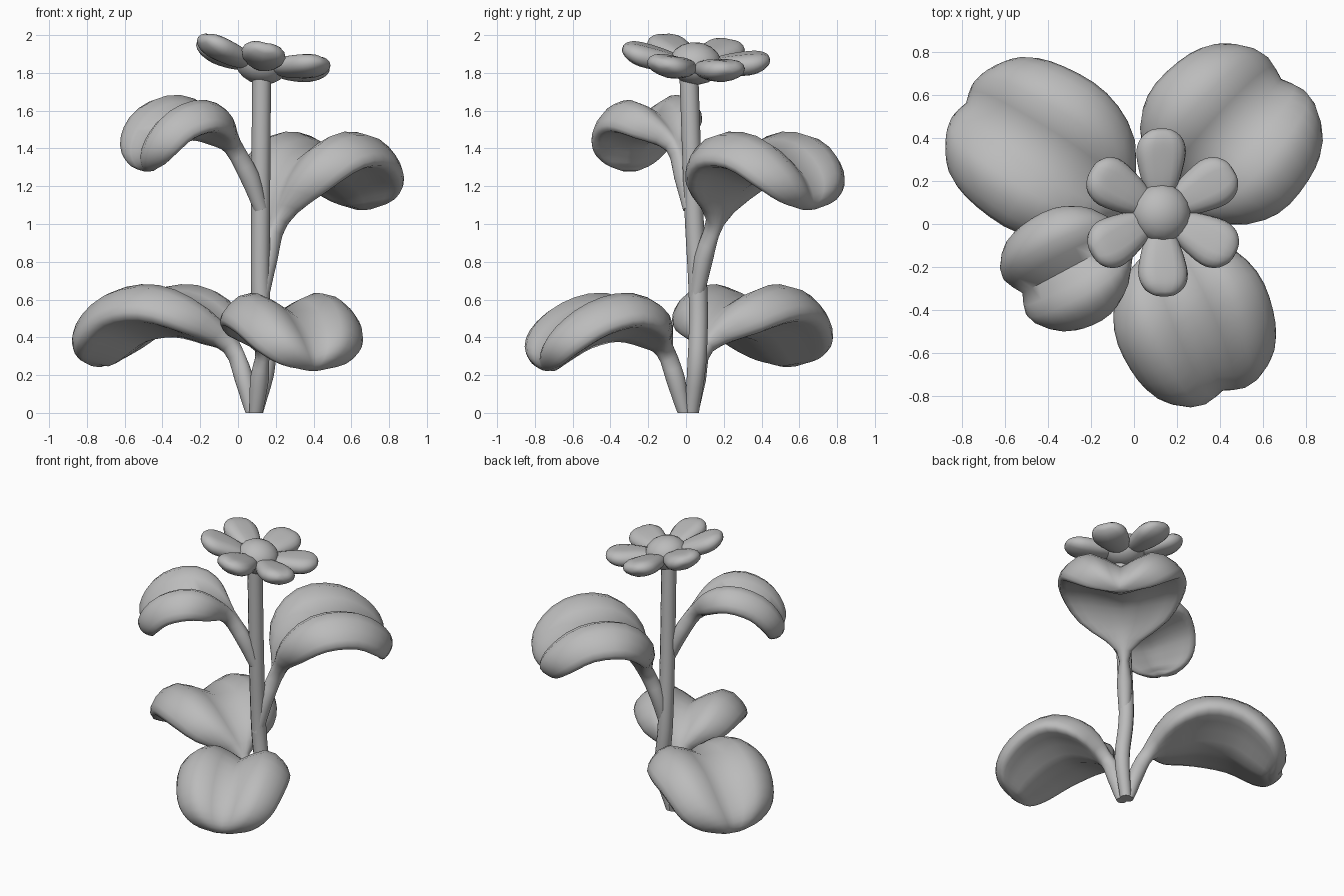
import bpy, bmesh, math
from mathutils import Vector, Matrix

old = bpy.data.objects.get("Cube")
if old:
    bpy.data.objects.remove(old, do_unlink=True)

GREY = (0.5, 0.5, 0.5, 1)
mat = bpy.data.materials.new("plain grey")
mat.use_nodes = True
mat.diffuse_color = GREY
mat.node_tree.nodes["Principled BSDF"].inputs["Base Color"].default_value = GREY


def spline(points, sub):
    """Smooth samples through the points, of any dimension."""
    pts = [Vector(p) for p in points]
    pts = [2 * pts[0] - pts[1]] + pts + [2 * pts[-1] - pts[-2]]
    out = []
    for a, b, c, d in zip(pts, pts[1:], pts[2:], pts[3:]):
        for i in range(sub):
            t = i / sub
            out.append((2 * b + (c - a) * t + (2 * a - 5 * b + 4 * c - d) * t**2
                        + (3 * b - a - 3 * c + d) * t**3) / 2)
    return out + [pts[-2]]


def finish(name, bm):
    bmesh.ops.recalc_face_normals(bm, faces=bm.faces)
    mesh = bpy.data.meshes.new(name)
    bm.to_mesh(mesh)
    bm.free()
    mesh.materials.append(mat)
    obj = bpy.data.objects.new(name, mesh)
    bpy.context.collection.objects.link(obj)
    bpy.ops.object.select_all(action='DESELECT')
    obj.select_set(True)
    bpy.context.view_layer.objects.active = obj
    bpy.ops.object.shade_smooth_by_angle(angle=math.radians(60))
    return obj


def loft(name, rings):
    bm = bmesh.new()
    loops = [[bm.verts.new(p) for p in ring] for ring in rings]
    n = len(loops[0])
    for a, b in zip(loops, loops[1:]):
        for i in range(n):
            j = (i + 1) % n
            bm.faces.new((a[i], a[j], b[j], b[i]))
    bm.faces.new(loops[0])
    bm.faces.new(loops[-1])
    return finish(name, bm)


def blade(name, stations, place, lift, lean=0, sides=24, sub=3):
    """Folded blade; stations are (reach, height, half width, half thickness)."""
    path = spline(stations, sub)
    widest = max(s[2] for s in stations)
    rings = []
    for k, p in enumerate(path):
        t = path[min(k + 1, len(path) - 1)] - path[max(k - 1, 0)]
        tangent = Vector((t[0], 0, t[1])).normalized()
        normal = Vector((-tangent.z, 0, tangent.x))
        grown = max(0, p[2] / widest - 0.13)
        ring = []
        for i in range(sides):
            a = 2 * math.pi * i / sides
            v, s = math.cos(a), math.sin(a)
            # plump rim, soft midrib, underside flatter than the folded top
            side = math.sqrt(v * v + 0.012) - 0.06
            fold = lift * (0.7 + 0.3 * s) * math.sin(side * 2.9) + lean * v
            puff = math.copysign(abs(s) ** (1 - 0.25 * grown), s)
            if s < 0:
                puff *= 1 + 0.35 * grown
            point = place @ (Vector((p[0], p[2] * v, p[1]))
                             + normal * (fold * grown + p[3] * puff))
            point.z = max(point.z, 0)
            ring.append(point)
        rings.append(ring)
    return loft(name, rings)


def leaf(name, base, heading, midrib, width, lift, thick, lean=0):
    """Leaf with its stalk; midrib is a list of (reach, height)."""
    spread = (0, 0, 0, 0.72, 1, 1, 0.85, 0.55, 0.15)
    body = (0, 0, 0, 0.9, 1, 1, 0.95, 0.75, 0.25)
    stations = []
    for i, ((r, z), s, b) in enumerate(zip(midrib, spread, body)):
        stalk = 0.036 if i == 0 else 0.05
        stations.append((r, z, s * width or stalk, b * thick or stalk))
    place = Matrix.Translation((*base, 0)) @ Matrix.Rotation(
        math.atan2(heading[1], heading[0]), 4, 'Z')
    return blade(name, stations, place, lift, lean)


# Leaves: two low ones, two higher on the stem
leaf("lower_right_leaf", (0.075, 0.03), (-0.85, 0.53),
     [(0, 0), (0.05, 0.18), (0.13, 0.35), (0.27, 0.44), (0.48, 0.50),
      (0.70, 0.47), (0.87, 0.36), (0.95, 0.29), (0.97, 0.25)], 0.385, 0.13, 0.082)
leaf("lower_front_leaf", (0.095, -0.01), (0.385, -0.925),
     [(0, 0), (0.05, 0.18), (0.11, 0.33), (0.21, 0.41), (0.38, 0.46),
      (0.56, 0.42), (0.71, 0.33), (0.78, 0.26), (0.80, 0.23)], 0.36, 0.14, 0.07)
leaf("upper_back_leaf", (0.12, 0.05), (0.67, 0.74),
     [(0, 0.58), (0.06, 0.82), (0.14, 1.01), (0.23, 1.18), (0.38, 1.29),
      (0.57, 1.29), (0.72, 1.20), (0.79, 1.12), (0.81, 1.08)], 0.41, 0.15, 0.07)
leaf("upper_front_leaf", (0.12, 0.02), (-0.88, -0.47),
     [(0, 1.08), (0.07, 1.25), (0.17, 1.41), (0.28, 1.48), (0.41, 1.52),
      (0.55, 1.48), (0.64, 1.39), (0.67, 1.32), (0.67, 1.28)],
     0.28, 0.115, 0.065, -0.03)

# Stem, a little thinner at the foot
stem_path = spline([(0.095, 0.03, 0), (0.15, 0.058, 0.27), (0.12, 0.065, 0.6),
                    (0.12, 0.04, 1.1), (0.125, 0.015, 1.8)], 4)
loft("stem", [[p + Vector((math.cos(a), math.sin(a), 0)) * min(0.05, 0.038 + 0.05 * p.z)
               for a in (math.tau * i / 12 for i in range(12))] for p in stem_path])

# Flower head, tilted a little
head = Matrix.Translation((0.125, 0.05, 1.85)) @ Matrix.Rotation(
    0.2, 4, 'Y') @ Matrix.Rotation(-0.08, 4, 'X')
bm = bmesh.new()
bmesh.ops.create_uvsphere(bm, u_segments=16, v_segments=10, radius=0.14,
                          matrix=head @ Matrix.Diagonal((1, 1, 0.79, 1)))
finish("flower_center", bm)

petal = [(0.08, -0.01, 0.06, 0.035), (0.17, 0.005, 0.095, 0.048),
         (0.28, 0.025, 0.118, 0.05), (0.345, 0.042, 0.1, 0.042),
         (0.38, 0.052, 0.06, 0.025), (0.39, 0.055, 0.025, 0.01)]
for i in range(6):
    turn = Matrix.Rotation(math.radians(30 + 60 * i), 4, 'Z')
    blade(f"petal_{i + 1}", petal, head @ turn, 0.012, sides=16)
